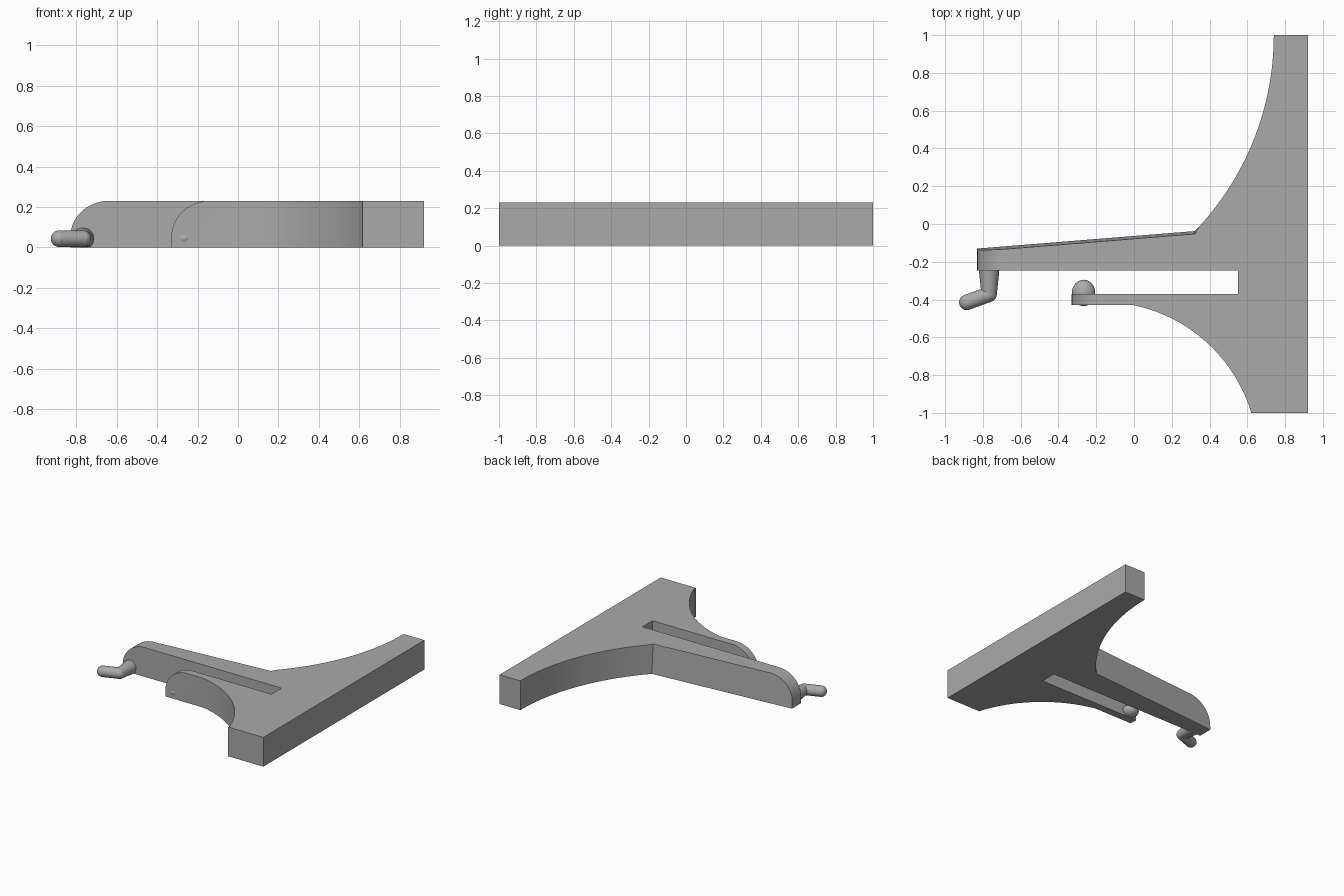
import bpy, bmesh
from math import sin, cos, pi, radians, atan2, sqrt
from mathutils import Vector

if "Cube" in bpy.data.objects:
    bpy.data.objects.remove(bpy.data.objects["Cube"])

HEIGHT = 0.23
grey = bpy.data.materials.new("plain grey")
grey.use_nodes = True
colour = (0.4, 0.4, 0.4, 1)
grey.diffuse_color = colour
grey.node_tree.nodes["Principled BSDF"].inputs["Base Color"].default_value = colour


def make_object(name, bm):
    bmesh.ops.recalc_face_normals(bm, faces=bm.faces)
    mesh = bpy.data.meshes.new(name)
    bm.to_mesh(mesh)
    bm.free()
    mesh.materials.append(grey)
    obj = bpy.data.objects.new(name, mesh)
    bpy.context.collection.objects.link(obj)
    return obj


def prism(name, points, offset):
    """Extrude a closed outline by an offset vector."""
    bm = bmesh.new()
    face = bm.faces.new([bm.verts.new(p) for p in points])
    extruded = bmesh.ops.extrude_face_region(bm, geom=[face])["geom"]
    bmesh.ops.translate(bm, vec=offset, verts=[v for v in extruded if isinstance(v, bmesh.types.BMVert)])
    return make_object(name, bm)


def arc(centre, rx, ry, start, end, steps):
    return [(centre[0] + rx * cos(a), centre[1] + ry * sin(a))
            for a in (start + (end - start) * i / steps for i in range(steps + 1))]


def select_only(obj):
    bpy.ops.object.select_all(action="DESELECT")
    obj.select_set(True)
    bpy.context.view_layer.objects.active = obj


# Plate with the slot between a long arm and a short prong
upper = arc((-0.758, 1), 1.498, 1.498, 0, -atan2(1.035, 1.078), 32)
lower = arc((-0.172, -1.241), 0.829, 0.829, radians(78), radians(17), 32)
outline = [(0.92, 1)] + upper + [
    (-0.83, -0.13), (-0.83, -0.245), (0.55, -0.245), (0.55, -0.37),
    (-0.33, -0.37), (-0.33, -0.43)] + lower + [(0.615, -1), (0.92, -1)]
body = prism("forked_body", [(x, y, 0) for x, y in outline], (0, 0, HEIGHT))

# Slight draft on the back of the long arm
for v in body.data.vertices:
    if v.co.z > 0.1 and v.co.x < 0.33 and -0.2 < v.co.y < 0:
        v.co.y -= 0.015


def round_tip(x, y_min, y_max):
    """Round off the top corner of an arm tip."""
    curve = arc((x + 0.19, 0.05), 0.19, HEIGHT - 0.05, pi, pi / 2, 20)
    corner = [(x - 0.05, 0.05)] + curve + [(x + 0.19, 0.3), (x - 0.05, 0.3)]
    cutter = prism("tip_cutter", [(px, y_min, pz) for px, pz in corner], (0, y_max - y_min, 0))
    cutter.hide_render = True
    mod = body.modifiers.new("round tip", "BOOLEAN")
    mod.operation = "DIFFERENCE"
    mod.solver = "EXACT"
    mod.object = cutter
    select_only(body)
    bpy.ops.object.modifier_apply(modifier=mod.name)
    bpy.data.objects.remove(cutter)


round_tip(-0.83, -0.3, 0.0)
round_tip(-0.33, -0.5, -0.33)
select_only(body)
bpy.ops.object.shade_smooth_by_angle(angle=radians(25))


def rod(bm, start, end, r1, r2):
    """Tapered round bar between two points."""
    start, end = Vector(start), Vector(end)
    axis = end - start
    matrix = axis.to_track_quat("Z", "Y").to_matrix().to_4x4()
    matrix.translation = (start + end) / 2
    bmesh.ops.create_cone(bm, cap_ends=True, segments=24, radius1=r1, radius2=r2,
                          depth=axis.length, matrix=matrix)


def ball(bm, centre, radius):
    made = bmesh.ops.create_uvsphere(bm, u_segments=24, v_segments=14, radius=1)["verts"]
    bmesh.ops.scale(bm, vec=radius, verts=made)
    bmesh.ops.translate(bm, vec=centre, verts=made)


# Bent hook at the tip of the long arm
root, elbow, tip = (-0.767, -0.235, 0.043), (-0.767, -0.372, 0.043), (-0.885, -0.415, 0.043)
bm = bmesh.new()
rod(bm, root, elbow, 0.055, 0.041)
rod(bm, elbow, tip, 0.041, 0.041)
for point in (elbow, tip):
    ball(bm, point, (0.041,) * 3)
# Keep the wide root above the ground
for v in bm.verts:
    v.co.z = max(v.co.z, 0)
hook = make_object("bent_hook", bm)

# Rounded nub on the short prong
bm = bmesh.new()
ball(bm, (-0.267, -0.365, 0.045), (0.062, 0.07, 0.045))
nub = make_object("prong_nub", bm)

for part in (hook, nub):
    select_only(part)
    bpy.ops.object.shade_smooth_by_angle(angle=radians(40))
